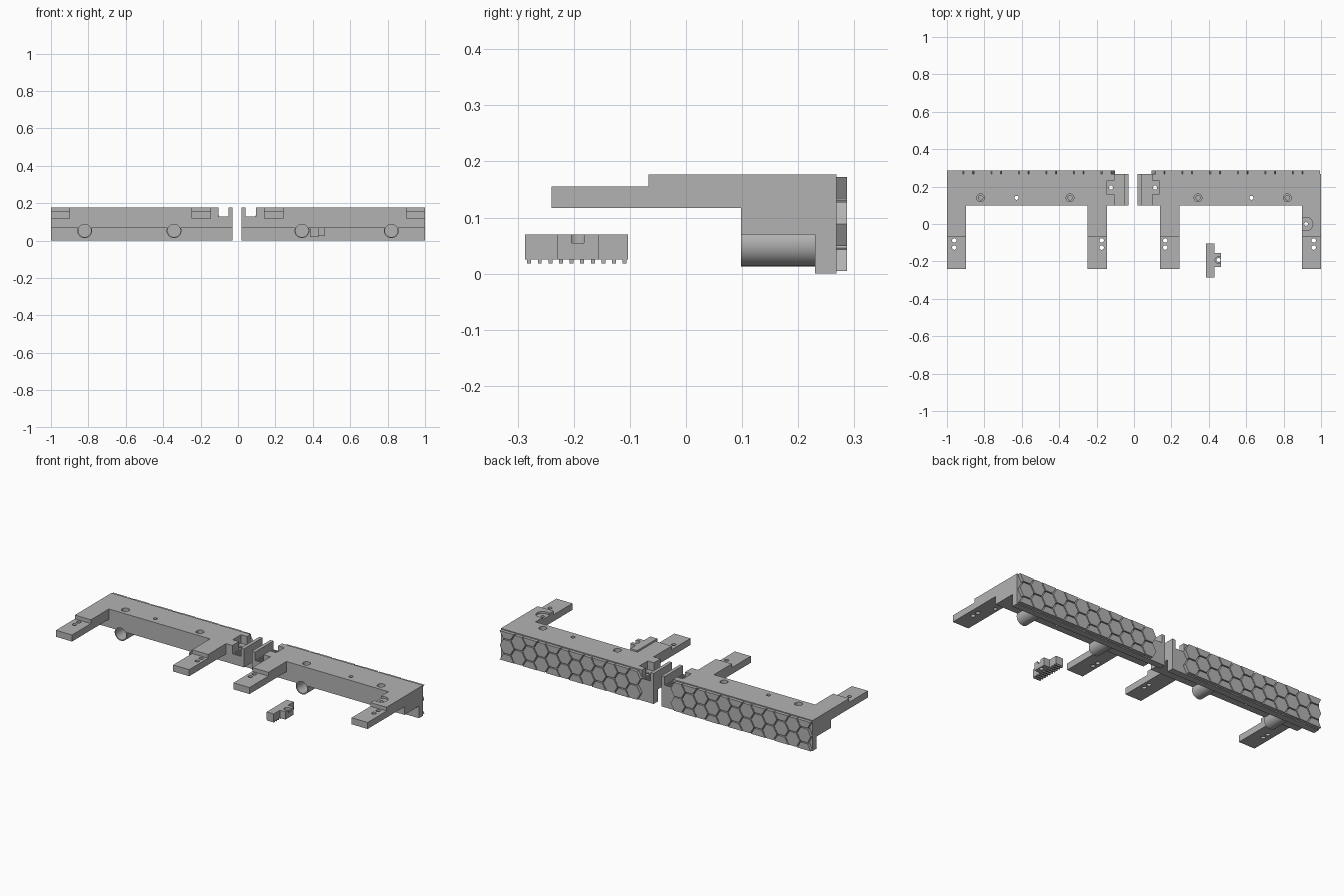
import bpy, bmesh, math
from mathutils import Vector

cube = bpy.data.objects.get("Cube")
if cube:
    bpy.data.objects.remove(cube)

grey = bpy.data.materials.new("plain grey")
grey.use_nodes = True
COLOUR = (0.45, 0.45, 0.45, 1)
grey.diffuse_color = COLOUR
grey.node_tree.nodes["Principled BSDF"].inputs["Base Color"].default_value = COLOUR


def finish(bm, name):
    bmesh.ops.recalc_face_normals(bm, faces=bm.faces)
    mesh = bpy.data.meshes.new(name)
    bm.to_mesh(mesh)
    bm.free()
    mesh.materials.append(grey)
    obj = bpy.data.objects.new(name, mesh)
    bpy.context.collection.objects.link(obj)
    return obj


def add_prism(bm, points, step):
    """Extrude a closed outline of 3D points along a vector."""
    face = bm.faces.new([bm.verts.new(p) for p in points])
    out = bmesh.ops.extrude_face_region(bm, geom=[face])["geom"]
    moved = [g for g in out if isinstance(g, bmesh.types.BMVert)]
    bmesh.ops.translate(bm, verts=moved, vec=Vector(step))


def profile_x(name, outline, x0, x1):
    """Outline in y, z extruded along x."""
    bm = bmesh.new()
    add_prism(bm, [(x0, y, z) for y, z in outline], (x1 - x0, 0, 0))
    return finish(bm, name)


def box(name, x0, x1, y0, y1, z0, z1):
    return profile_x(name, [(y0, z0), (y1, z0), (y1, z1), (y0, z1)], x0, x1)


def rod(name, start, axis, length, radius, sides=32):
    """Cylinder from a start point along y or z."""
    bm = bmesh.new()
    ring = []
    for i in range(sides):
        a = 2 * math.pi * i / sides
        c, s = radius * math.cos(a), radius * math.sin(a)
        offset = (c, 0, s) if axis == "y" else (c, s, 0)
        ring.append(Vector(start) + Vector(offset))
    add_prism(bm, ring, (0, length, 0) if axis == "y" else (0, 0, length))
    return finish(bm, name)


def combine(obj, tool, operation):
    mod = obj.modifiers.new(operation.lower(), "BOOLEAN")
    mod.operation, mod.solver, mod.object = operation, "EXACT", tool
    bpy.context.view_layer.objects.active = obj
    bpy.ops.object.modifier_apply(modifier=mod.name)
    bpy.data.objects.remove(tool)


def smooth(obj):
    bpy.ops.object.select_all(action="DESELECT")
    obj.select_set(True)
    bpy.context.view_layer.objects.active = obj
    bpy.ops.object.shade_smooth_by_angle(angle=math.radians(30))


TOP, UNDER, FRONT, BACK = 0.177, 0.117, 0.098, 0.268
BEAM = [(FRONT, 0.07), (0.23, 0.07), (0.23, 0), (BACK, 0), (BACK, TOP), (FRONT, TOP)]
ARM = [(-0.24, UNDER), (0.15, UNDER), (0.15, TOP), (-0.067, TOP),
       (-0.067, 0.155), (-0.24, 0.155)]


def build_frame(name, side, shift):
    """One half: L-section beam, two arms, tube sockets and clip seat."""
    obj = profile_x(name, BEAM, side * (0.03 - shift), side)
    arms = [(0.897, 1.0), (0.145 - shift * 0.6, 0.248 - shift * 0.6)]
    for a, b in arms:
        combine(obj, profile_x("arm", ARM, side * a, side * b), "UNION")

    # Tube sockets under the beam with screw holes from the top
    for u in (0.82, 0.342):
        x = side * u
        combine(obj, rod("socket", (x, FRONT, 0.053), "y", 0.137, 0.04), "UNION")
    for u in (0.82, 0.342):
        x = side * u
        combine(obj, rod("bore", (x, 0.08, 0.053), "y", 0.15, 0.034), "DIFFERENCE")
        combine(obj, rod("screw", (x, 0.14, 0.053), "z", 0.2, 0.012), "DIFFERENCE")
        combine(obj, rod("sink", (x, 0.14, 0.157), "z", 0.1, 0.021), "DIFFERENCE")
    combine(obj, rod("pin", (side * 0.628, 0.14, 0), "z", 0.3, 0.011), "DIFFERENCE")

    # Paired holes near the arm ends
    for u in (0.961, arms[1][0] + 0.028):
        for y in (-0.088, -0.126):
            combine(obj, rod("hole", (side * u, y, 0.1), "z", 0.1, 0.012), "DIFFERENCE")

    # Clip seat: channel, side pocket, screw hole and floor grooves
    x0, x1 = side * (0.05 - shift), side * (0.105 - shift)
    combine(obj, box("channel", x0, x1, 0, 0.4, 0.128, 0.3), "DIFFERENCE")
    combine(obj, box("pocket", (x0 + x1) / 2, x1 + side * 0.04, 0.158, 0.233, 0.128, 0.3),
            "DIFFERENCE")
    combine(obj, rod("pin", (x1 + side * 0.018, 0.195, 0.05), "z", 0.2, 0.011), "DIFFERENCE")
    for i in range(9):
        y = 0.107 + 0.0185 * i
        combine(obj, box("groove", x0, x1, y, y + 0.009, 0.12, 0.14), "DIFFERENCE")
    return obj


def build_hexagons(name, side, first):
    """Raised honeycomb on the back: columns alternate two full / half-full-half."""
    low, high, radius, pitch = 0.005, 0.172, 0.0455, 0.0738
    middle, row = (low + high) / 2, 0.085
    bm = bmesh.new()
    for col in range(12):
        x = side * (first + col * pitch)
        offsets = (-0.5, 0.5) if col % 2 == 0 else (-1, 0, 1)
        for k in offsets:
            ring = []
            for i in range(6):
                a = math.pi / 3 * i
                z = middle + k * row + radius * math.sin(a)
                px = max(-1, min(1, x + radius * math.cos(a)))
                ring.append((px, BACK - 0.001, max(low, min(high, z))))
            add_prism(bm, ring, (0, 0.0195, 0))
    return finish(bm, name)


right_frame = build_frame("right_frame", -1, 0)
left_frame = build_frame("left_frame", 1, 0.01)

# Round recess and hole on the left outer arm
combine(left_frame, rod("recess", (0.92, 0, 0.165), "z", 0.1, 0.036), "DIFFERENCE")
combine(left_frame, rod("hole", (0.92, 0, 0.1), "z", 0.1, 0.01), "DIFFERENCE")

build_hexagons("right_hexagons", -1, 0.147)
build_hexagons("left_hexagons", 1, 0.138)

# Loose toothed clip
clip = box("clip", 0.385, 0.43, -0.287, -0.103, 0.025, 0.07)
combine(clip, box("tab", 0.42, 0.466, -0.23, -0.155, 0.025, 0.07), "UNION")
for i in range(10):
    y = -0.283 + 0.0189 * i
    combine(clip, box("tooth", 0.385, 0.43, y, y + 0.007, 0.018, 0.03), "UNION")
combine(clip, rod("hole", (0.452, -0.193, 0), "z", 0.2, 0.011), "DIFFERENCE")
combine(clip, rod("sink", (0.452, -0.193, 0.055), "z", 0.1, 0.018), "DIFFERENCE")

for part in (right_frame, left_frame, clip):
    smooth(part)
